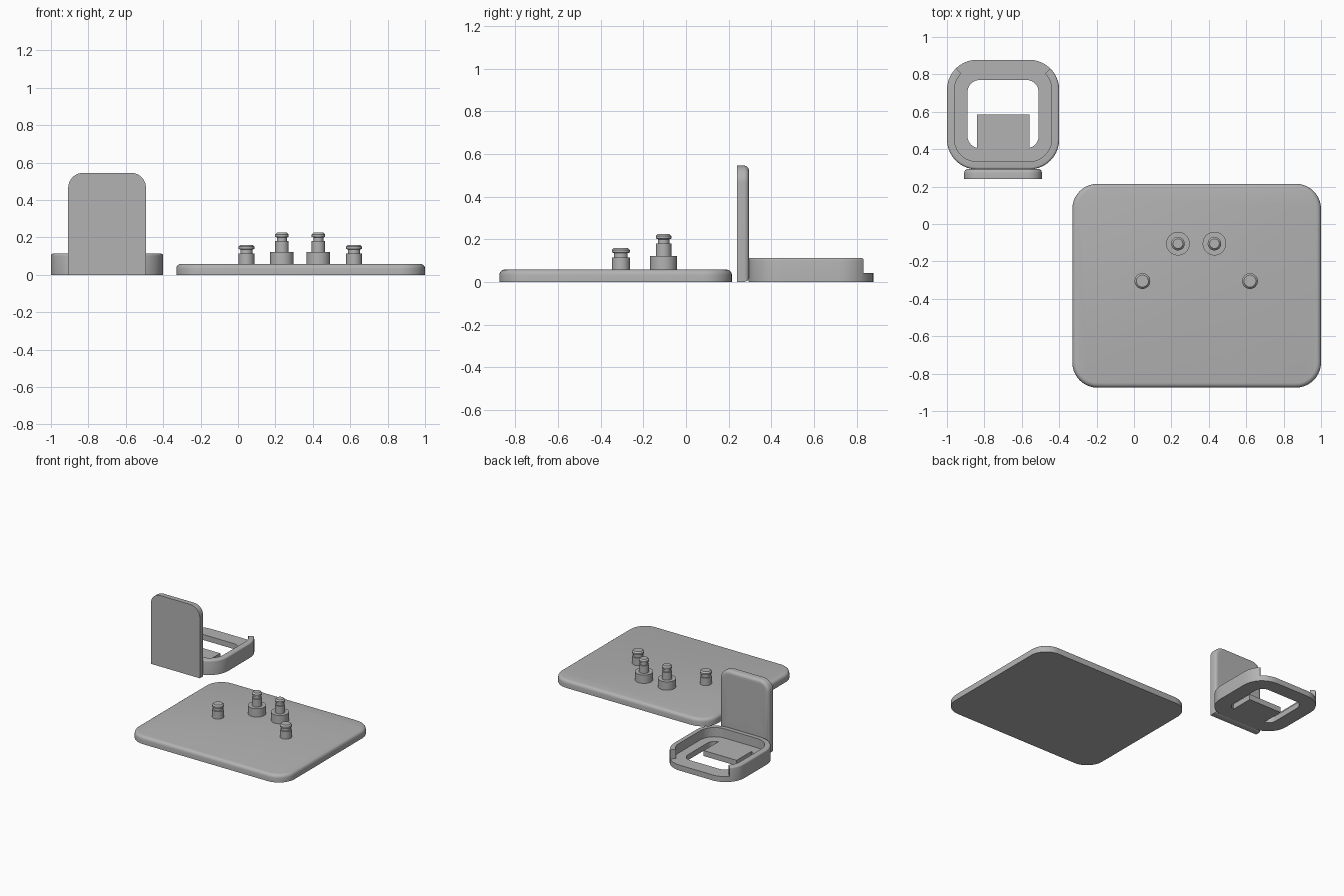
import bpy, bmesh, math
from mathutils import Vector, Matrix

if "Cube" in bpy.data.objects:
    bpy.data.objects.remove(bpy.data.objects["Cube"])

GREY = (0.45, 0.45, 0.45, 1)
mat = bpy.data.materials.new("plain grey")
mat.use_nodes = True
mat.diffuse_color = GREY
mat.node_tree.nodes["Principled BSDF"].inputs["Base Color"].default_value = GREY


def rounded(x0, x1, y0, y1, radii, seg=10):
    """Outline with radii ordered: lower left, lower right, upper right, upper left."""
    pts = []
    corners = [(x0, y0, 1, 1), (x1, y0, -1, 1), (x1, y1, -1, -1), (x0, y1, 1, -1)]
    for i, ((x, y, sx, sy), r) in enumerate(zip(corners, radii)):
        if r == 0:
            pts.append((x, y))
            continue
        for k in range(seg + 1):
            a = math.pi * (1 + i / 2 + k / seg / 2)
            pts.append((x + sx * r + r * math.cos(a), y + sy * r + r * math.sin(a)))
    return pts


def slab(name, outline, low, high, fillet=0, upright=False):
    """Extrude an outline from low to high and round the rim of the far face."""
    bm = bmesh.new()
    face = bm.faces.new([bm.verts.new((x, y, low)) for x, y in outline])
    top = bmesh.ops.extrude_face_region(bm, geom=[face])["geom"]
    verts = [g for g in top if isinstance(g, bmesh.types.BMVert)]
    bmesh.ops.translate(bm, verts=verts, vec=(0, 0, high - low))
    if fillet:
        rim = [e for e in bm.edges if all(abs(v.co.z - high) < 1e-5 for v in e.verts)]
        bmesh.ops.bevel(bm, geom=rim, offset=fillet, segments=4, profile=0.5,
                        affect='EDGES', clamp_overlap=True)
    if upright:  # outline y becomes height, extrusion runs to the back
        for v in bm.verts:
            v.co = Vector((v.co.x, v.co.z, v.co.y))
    bmesh.ops.recalc_face_normals(bm, faces=bm.faces)
    return finish(name, bm)


def finish(name, bm):
    me = bpy.data.meshes.new(name)
    bm.to_mesh(me)
    bm.free()
    me.materials.append(mat)
    ob = bpy.data.objects.new(name, me)
    bpy.context.collection.objects.link(ob)
    return ob


def activate(ob):
    bpy.ops.object.select_all(action='DESELECT')
    ob.select_set(True)
    bpy.context.view_layer.objects.active = ob


def cut(ob, cutter):
    cutter.hide_render = True
    mod = ob.modifiers.new("cut", 'BOOLEAN')
    mod.operation, mod.solver, mod.object = 'DIFFERENCE', 'EXACT', cutter
    activate(ob)
    bpy.ops.object.modifier_apply(modifier=mod.name)
    bpy.data.objects.remove(cutter)


def lathe(name, x, y, profile, seg=40):
    bm = bmesh.new()
    vs = [bm.verts.new((r, 0, z)) for r, z in profile]
    es = [bm.edges.new(p) for p in zip(vs, vs[1:])]
    bmesh.ops.spin(bm, geom=vs + es, cent=(0, 0, 0), axis=(0, 0, 1),
                   angle=math.tau, steps=seg)
    bmesh.ops.remove_doubles(bm, verts=bm.verts, dist=1e-5)
    bmesh.ops.recalc_face_normals(bm, faces=bm.faces)
    bm.transform(Matrix.Translation((x, y, 0)))
    return finish(name, bm)


parts = []

# Base plate with a rounded upper rim
parts.append(slab("base_plate", rounded(-0.33, 1, -0.875, 0.215, [0.135] * 4), 0, 0.058, 0.025))

# Grooved pins: sleeve, narrow neck, rounded head


def pin_tip(r, neck, top):
    return [(r, top - 0.045), (neck, top - 0.045), (neck, top - 0.025), (r, top - 0.022),
            (r, top - 0.01), (r - 0.01, top), (0, top)]


for side, x in (("right", 0.045), ("left", 0.62)):
    parts.append(lathe(side + "_short_pin", x, -0.305,
                       [(0, 0.05), (0.042, 0.05)] + pin_tip(0.042, 0.032, 0.16)))
for side, x in (("right", 0.235), ("left", 0.43)):
    parts.append(lathe(side + "_tall_pin", x, -0.105,
                       [(0, 0.05), (0.063, 0.05), (0.063, 0.122), (0.036, 0.122)]
                       + pin_tip(0.036, 0.027, 0.225)))

# Upright mounting plate with two screw holes and two slots
CX = -0.7
plate = slab("mounting_plate", rounded(CX - 0.208, CX + 0.208, 0, 0.545, [0, 0, 0.08, 0.08]),
             0.24, 0.295, 0.022, upright=True)
for s in (-1, 1):
    for dx, w, z0, z1 in ((0.125, 0.052, 0.428, 0.512), (0.1, 0.041, 0.173, 0.357)):
        x = CX + s * dx
        cut(plate, slab("hole_cutter", rounded(x - w, x + w, z0, z1, [0.0405] * 4),
                        0.1, 0.4, upright=True))
parts.append(plate)

# Holder tray: rounded wall, open at the back, on a floor with a window
FLOOR = 0.042
tray = slab("holder_tray", rounded(-1, -0.4, 0.292, 0.878, [0.16] * 4), 0, 0.113, 0.012)
cut(tray, slab("pocket_cutter", rounded(-0.96, -0.44, 0.334, 0.838, [0.12] * 4), FLOOR, 0.3))
cut(tray, slab("back_cutter", [(CX, 0.58), (CX + 0.5, 1.08), (CX - 0.5, 1.08)], FLOOR, 0.3))
cut(tray, slab("window_cutter", rounded(-0.89, -0.51, 0.405, 0.77, [0.065] * 4), -0.1, 0.3))
parts.append(tray)

# Tongue reaching into the window
parts.append(slab("tongue", rounded(CX - 0.14, CX + 0.14, 0.36, 0.585, [0] * 4), 0, FLOOR))

for ob in parts:
    activate(ob)
    bpy.ops.object.shade_smooth_by_angle(angle=math.radians(32))
